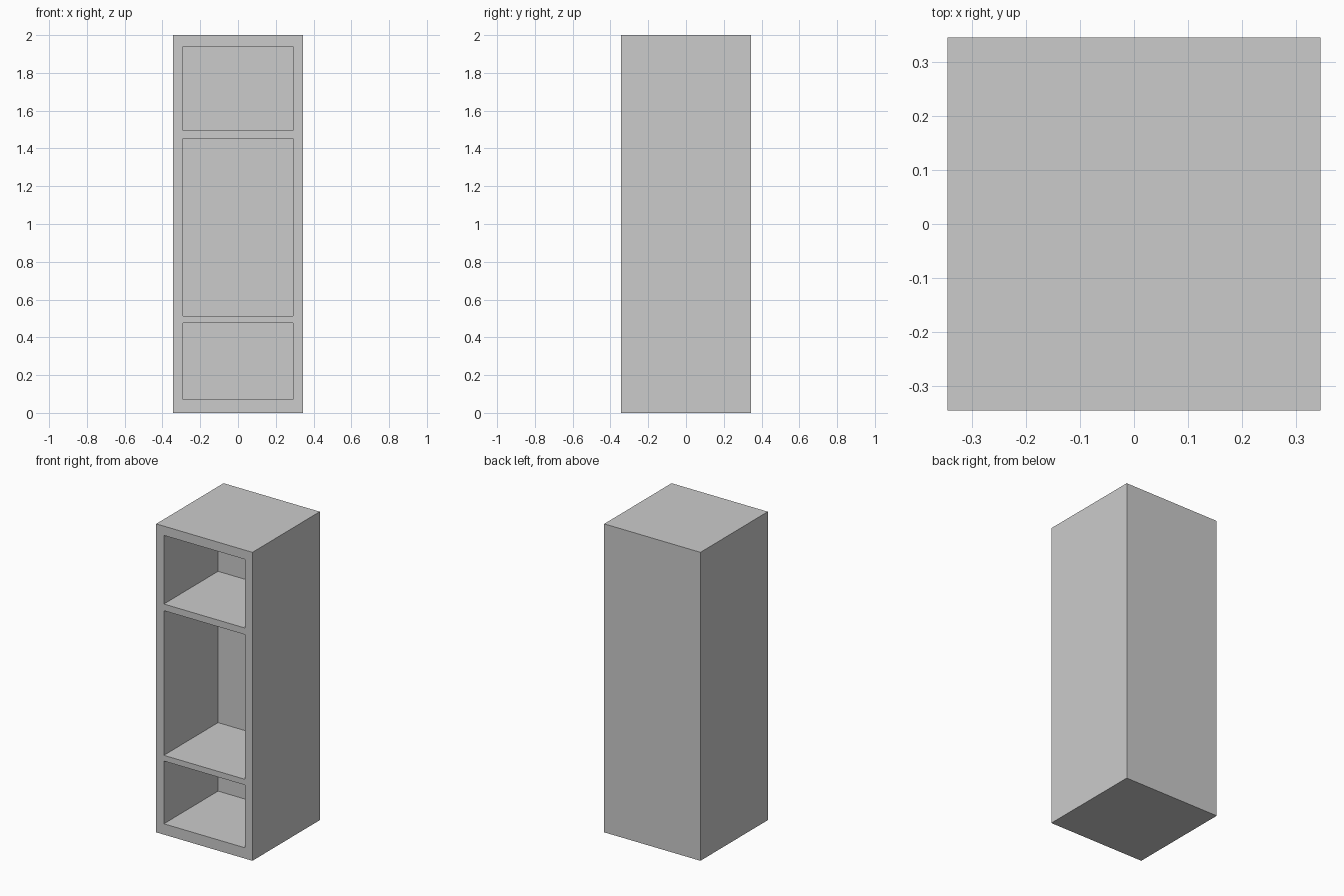
import bpy

if "Cube" in bpy.data.objects:
    bpy.data.objects.remove(bpy.data.objects["Cube"])

HALF = 0.345           # half of the square footprint
HEIGHT = 2.0
OPEN_HALF = 0.29       # half width of the openings
BACK_Y = 0.21          # inner face of the back wall
FRONT_CUT_Y = -0.5     # cutters start in front of the body


def box(name, lo, hi):
    size = [b - a for a, b in zip(lo, hi)]
    centre = [(a + b) / 2 for a, b in zip(lo, hi)]
    bpy.ops.mesh.primitive_cube_add(size=1, location=centre)
    obj = bpy.context.object
    obj.name = name
    obj.scale = size
    bpy.ops.object.transform_apply(location=False, rotation=False, scale=True)
    return obj


# Solid cabinet body
body = box("cabinet_body", (-HALF, -HALF, 0), (HALF, HALF, HEIGHT))

# Three compartments carved from the front, leaving two shelves between them
compartments = {
    "lower": (0.07, 0.477),
    "middle": (0.514, 1.452),
    "upper": (1.495, 1.94),
}
for label, (z0, z1) in compartments.items():
    cutter = box(label + "_compartment_cutter",
                 (-OPEN_HALF, FRONT_CUT_Y, z0), (OPEN_HALF, BACK_Y, z1))
    cutter.hide_render = True
    cutter.display_type = 'WIRE'
    mod = body.modifiers.new(label + "_compartment", 'BOOLEAN')
    mod.operation = 'DIFFERENCE'
    mod.solver = 'EXACT'
    mod.object = cutter
